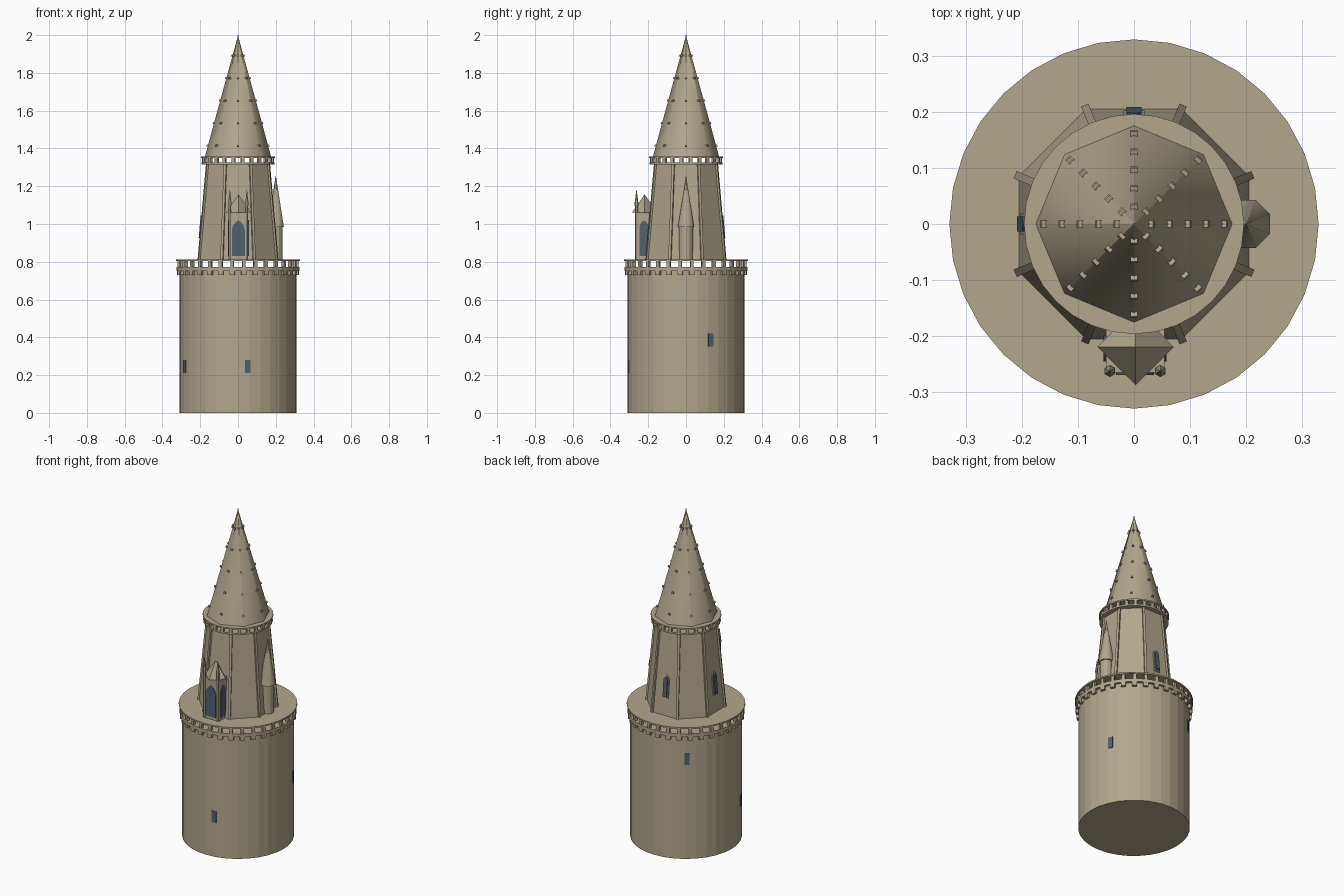
import bpy, bmesh, math
from math import sin, cos, pi, radians
from mathutils import Matrix, Vector

if "Cube" in bpy.data.objects:
    bpy.data.objects.remove(bpy.data.objects["Cube"])


def material(name, rgb):
    m = bpy.data.materials.new(name)
    m.diffuse_color = (*rgb, 1)
    m.use_nodes = True
    m.node_tree.nodes["Principled BSDF"].inputs["Base Color"].default_value = m.diffuse_color
    return m


STONE = material("warm_stone", (0.445, 0.388, 0.265))
GLASS = material("slate_blue_glass", (0.08, 0.122, 0.156))


def finish(name, bm, mat=STONE, smooth=False):
    bmesh.ops.recalc_face_normals(bm, faces=bm.faces)
    me = bpy.data.meshes.new(name)
    bm.to_mesh(me)
    bm.free()
    me.materials.append(mat)
    for p in me.polygons:
        p.use_smooth = smooth and len(p.vertices) <= 4
    ob = bpy.data.objects.new(name, me)
    bpy.context.collection.objects.link(ob)
    return ob


def add_prism(bm, x, y, r0, r1, z0, z1, n, rot=0.0):
    m = Matrix.Translation((x, y, (z0 + z1) / 2)) @ Matrix.Rotation(rot, 4, 'Z')
    bmesh.ops.create_cone(bm, cap_ends=True, segments=n, radius1=r0, radius2=r1,
                          depth=z1 - z0, matrix=m)


def prism(name, x, y, r0, r1, z0, z1, n, rot=0.0, smooth=False):
    bm = bmesh.new()
    add_prism(bm, x, y, r0, r1, z0, z1, n, rot)
    return finish(name, bm, smooth=smooth)


def add_box(bm, size, matrix):
    bmesh.ops.create_cube(bm, size=1, matrix=matrix @ Matrix.Diagonal((*size, 1)))


def ring_of_blocks(name, count, radius, size, z, offset=0.0):
    # size: radial depth, width, height
    bm = bmesh.new()
    for i in range(count):
        a = 2 * pi * (i + offset) / count
        m = Matrix.Rotation(a, 4, 'Z') @ Matrix.Translation((radius, 0, z))
        add_box(bm, size, m)
    return finish(name, bm)


def plate(name, outline, depth, origin, angle, mat, tilt=0.0):
    # outline in (sideways, up), extruded outward along the facing angle
    c, s = cos(angle), sin(angle)
    m = Matrix(((-s, 0, c, 0), (c, 0, s, 0), (0, 1, 0, 0), (0, 0, 0, 1)))
    m = Matrix.Translation(origin) @ m @ Matrix.Rotation(-tilt, 4, 'X')
    bm = bmesh.new()
    f = bm.faces.new([bm.verts.new((u, v, 0)) for u, v in outline])
    ext = bmesh.ops.extrude_face_region(bm, geom=[f])
    verts = [g for g in ext["geom"] if isinstance(g, bmesh.types.BMVert)]
    bmesh.ops.translate(bm, verts=verts, vec=(0, 0, depth))
    bm.transform(m)
    return finish(name, bm, mat)


def arch(w, h):
    # pointed arch outline, half width w, height h, centred vertically
    b = h / 2
    s = b - 1.5 * w
    right = [(w, -b), (w, s), (w * 0.85, s + 0.6 * w), (w * 0.5, s + 1.1 * w)]
    return right + [(0, b)] + [(-u, v) for u, v in reversed(right)]


# Lower drum and its gallery
prism("lower_drum", 0, 0, 0.31, 0.31, 0, 0.752, 32)
ring_of_blocks("gallery_corbels", 32, 0.313, (0.02, 0.028, 0.022), 0.741, 0.5)
prism("gallery_floor", 0, 0, 0.325, 0.325, 0.752, 0.772, 32)
ring_of_blocks("gallery_balusters", 32, 0.314, (0.016, 0.018, 0.031), 0.7875, 0.5)
prism("gallery_top", 0, 0, 0.329, 0.329, 0.803, 0.812, 32)

# Tapering eight-sided tower with corner ribs
Z0, Z1 = 0.81, 1.316
prism("upper_tower", 0, 0, 0.222, 0.174, Z0, Z1, 8, pi / 8)
bm = bmesh.new()
for i in range(8):
    a = pi / 8 + i * pi / 4
    out, side = Vector((cos(a), sin(a), 0)), Vector((-sin(a), cos(a), 0))
    quads = []
    for z, r in ((Z0, 0.229), (Z1, 0.181)):
        quads.append([bm.verts.new(out * (r + d) + side * w + Vector((0, 0, z)))
                      for d, w in ((-0.025, -0.007), (0, -0.007), (0, 0.007), (-0.025, 0.007))])
    lo, hi = quads
    bm.faces.new(lo)
    bm.faces.new(hi)
    for k in range(4):
        j = (k + 1) % 4
        bm.faces.new((lo[k], lo[j], hi[j], hi[k]))
finish("tower_ribs", bm)

# Upper gallery
prism("upper_gallery_floor", 0, 0, 0.193, 0.193, 1.316, 1.326, 32)
ring_of_blocks("upper_gallery_balusters", 24, 0.185, (0.014, 0.018, 0.024), 1.338, 0.5)
prism("upper_gallery_top", 0, 0, 0.196, 0.196, 1.35, 1.358, 32)

# Spire with knobs along each edge and a needle tip
prism("spire", 0, 0, 0.175, 0.002, 1.358, 1.99, 8, smooth=True)
prism("spire_tip", 0, 0, 0.003, 0.002, 1.975, 2.0, 6)
bm = bmesh.new()
for i in range(8):
    for k in range(5):
        z = 1.415 + 0.119 * k
        r = 0.175 * (1.995 - z) / 0.637
        m = Matrix.Rotation(i * pi / 4, 4, 'Z') @ Matrix.Translation((r, 0, z))
        add_box(bm, (0.014, 0.012, 0.01), m @ Matrix.Rotation(-0.27, 4, 'Y'))
finish("spire_knobs", bm)

# Side turret
prism("turret_shaft", 0.2, 0, 0.036, 0.036, 0.81, 0.99, 12)
prism("turret_roof", 0.2, 0, 0.046, 0.001, 0.985, 1.255, 8, pi / 8, smooth=True)

# Projecting front bay with roof and pinnacles
bm = bmesh.new()
add_box(bm, (0.104, 0.105, 0.25), Matrix.Translation((0.002, -0.2125, 0.935)))
finish("front_bay", bm)
prism("bay_roof", 0.003, -0.219, 0.068, 0.001, 1.06, 1.155, 4)
bm = bmesh.new()
for x in (-0.043, 0.047):
    add_prism(bm, x, -0.262, 0.008, 0.008, 0.81, 1.10, 6)
    add_prism(bm, x, -0.262, 0.011, 0.011, 1.095, 1.11, 6)
    add_prism(bm, x, -0.262, 0.010, 0.001, 1.11, 1.18, 6)
finish("bay_pinnacles", bm)
plate("bay_front_window", arch(0.034, 0.19), 0.004, (0.002, -0.265, 0.925), -pi / 2, GLASS)
for label, x, ang in (("left", -0.05, pi), ("right", 0.054, 0)):
    plate("bay_" + label + "_window", arch(0.023, 0.19), 0.004, (x, -0.222, 0.925), ang, GLASS)

# Framed windows on the back and left tower walls
for label, ang in (("back", pi / 2), ("left", pi)):
    for part, w, h, r, mat in (("frame", 0.019, 0.14, 0.187, STONE),
                               ("glass", 0.013, 0.12, 0.194, GLASS)):
        plate(label + "_window_" + part, arch(w, h), 0.009,
              (r * cos(ang), r * sin(ang), 0.985), ang, mat, 0.088)

# Slit windows on the drum
slit = [(-0.015, -0.034), (0.015, -0.034), (0.015, 0.034), (-0.015, 0.034)]
for i, (deg, z) in enumerate(((-80.5, 0.245), (-156, 0.245), (25, 0.385), (126, 0.61))):
    a = radians(deg)
    plate(f"drum_slit_{i + 1}", slit, 0.006, (0.306 * cos(a), 0.306 * sin(a), z), a, GLASS)
